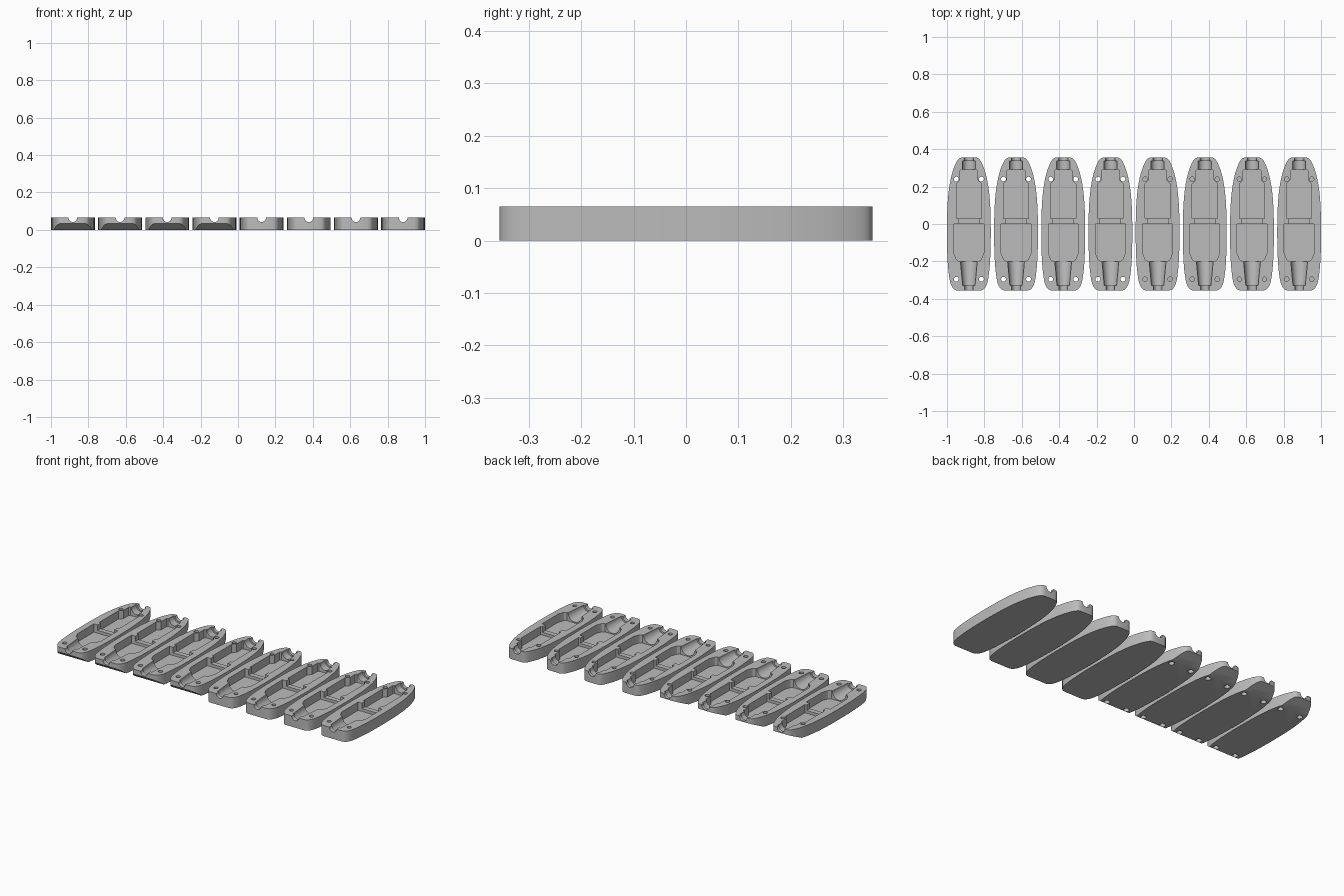
import bpy, bmesh, math
from mathutils import Matrix, Vector

if "Cube" in bpy.data.objects:
    bpy.data.objects.remove(bpy.data.objects["Cube"])

H = 0.065                        # shell height
PITCH = (2 - 0.234) / 7          # spacing of the eight shells

grey = bpy.data.materials.new("plain grey")
grey.diffuse_color = (0.5, 0.5, 0.5, 1)
grey.use_nodes = True
grey.node_tree.nodes["Principled BSDF"].inputs["Base Color"].default_value = grey.diffuse_color


def new_object(name, bm):
    bmesh.ops.recalc_face_normals(bm, faces=bm.faces[:])
    mesh = bpy.data.meshes.new(name)
    bm.to_mesh(mesh)
    bm.free()
    mesh.materials.append(grey)
    ob = bpy.data.objects.new(name, mesh)
    bpy.context.collection.objects.link(ob)
    return ob


def prism(name, half, z0, z1):
    """Mirrored right-hand profile extruded upward."""
    pts = list(half) + [(-x, y) for x, y in reversed(half)]
    bm = bmesh.new()
    face = bm.faces.new([bm.verts.new((x, y, z0)) for x, y in pts])
    ext = bmesh.ops.extrude_face_region(bm, geom=[face])
    up = [v for v in ext["geom"] if isinstance(v, bmesh.types.BMVert)]
    bmesh.ops.translate(bm, verts=up, vec=(0, 0, z1 - z0))
    return new_object(name, bm)


def rod(name, start, end, r0, r1, sides=32):
    """Tapered round cutter between two points."""
    a, b = Vector(start), Vector(end)
    rot = (b - a).to_track_quat("Z", "Y").to_matrix().to_4x4()
    bm = bmesh.new()
    bmesh.ops.create_cone(bm, cap_ends=True, segments=sides, radius1=r0, radius2=r1,
                          depth=(b - a).length,
                          matrix=Matrix.Translation((a + b) / 2) @ rot)
    return new_object(name, bm)


def wedge(name, profile):
    """Side profile (y, z) extruded across x to slope an end underside."""
    bm = bmesh.new()
    face = bm.faces.new([bm.verts.new((-0.2, y, z)) for y, z in profile])
    ext = bmesh.ops.extrude_face_region(bm, geom=[face])
    side = [v for v in ext["geom"] if isinstance(v, bmesh.types.BMVert)]
    bmesh.ops.translate(bm, verts=side, vec=(0.4, 0, 0))
    return new_object(name, bm)


def smooth_profile(pts, steps=4):
    """Catmull-Rom curve through the points."""
    v = [Vector(p) for p in pts]
    v = [v[0]] + v + [v[-1]]
    out = []
    for a, b, c, d in zip(v, v[1:], v[2:], v[3:]):
        for i in range(steps):
            t = i / steps
            p = 0.5 * (2 * b + (c - a) * t + (2 * a - 5 * b + 4 * c - d) * t * t
                       + (3 * b - a - 3 * c + d) * t ** 3)
            out.append((p.x, p.y))
    return out + [tuple(v[-1])]


def carve(ob, cutters):
    for c in cutters:
        m = ob.modifiers.new("cut", "BOOLEAN")
        m.operation, m.solver, m.object = "DIFFERENCE", "EXACT", c
    dg = bpy.context.evaluated_depsgraph_get()
    mesh = bpy.data.meshes.new_from_object(ob.evaluated_get(dg))
    ob.modifiers.clear()
    ob.data = mesh
    for c in cutters:
        bpy.data.objects.remove(c)


OUTLINE = smooth_profile([
    (0.062, -0.356), (0.08, -0.348), (0.095, -0.325), (0.104, -0.29), (0.112, -0.22),
    (0.1165, -0.12), (0.117, 0.0), (0.114, 0.1), (0.107, 0.18), (0.096, 0.245),
    (0.082, 0.295), (0.066, 0.332), (0.052, 0.35), (0.036, 0.356)])
REAR_BAY = [(0.067, 0.03), (0.067, 0.215), (0.047, 0.235), (0.047, 0.285), (0.04, 0.292)]
FRONT_BAY = [(0.052, -0.2), (0.066, -0.19), (0.08, -0.155), (0.08, 0.0)]
HOLES = [(sx * 0.067, y) for sx in (-1, 1) for y in (-0.295, 0.24)]


def make_shell(name, sloped):
    shell = prism(name, OUTLINE, 0, H)
    top = H + 0.02
    cutters = [
        prism("rear_bay", REAR_BAY, 0.015, top),
        prism("front_bay", FRONT_BAY, 0.015, top),
        prism("divider_notch", [(0.055, -0.01), (0.055, 0.04)], 0.032, top),
        # round channels along the centre line
        rod("front_cone", (0, -0.33, H), (0, -0.19, H), 0.033, 0.046),
        rod("front_mouth", (0, -0.4, H), (0, -0.32, H), 0.023, 0.023),
        rod("rear_neck", (0, 0.28, H), (0, 0.337, H), 0.035, 0.035),
        rod("rear_mouth", (0, 0.33, H), (0, 0.4, H), 0.025, 0.025),
    ]
    for x, y in HOLES:
        if sloped:   # through holes with countersinks underneath
            cutters.append(rod("screw_hole", (x, y, -0.02), (x, y, top), 0.013, 0.013, 24))
            cutters.append(rod("countersink", (x, y, -0.005), (x, y, 0.012), 0.019, 0.011, 24))
        else:        # blind holes
            cutters.append(rod("blind_hole", (x, y, 0.02), (x, y, top), 0.012, 0.012, 24))
    if sloped:       # sloped undersides at both ends
        for s, y in ((-1, 0.31), (1, 0.28)):
            slope = 0.035 / (0.356 - y)
            yo = 0.45
            cutters.append(wedge("end_slope", [
                (s * (y - 0.01), -0.01 * slope), (s * yo, (yo - y) * slope),
                (s * yo, -0.01 * slope)]))
    carve(shell, cutters)
    bpy.ops.object.select_all(action="DESELECT")
    shell.select_set(True)
    bpy.context.view_layer.objects.active = shell
    bpy.ops.object.shade_smooth_by_angle(angle=math.radians(30))
    return shell


# four sloped, drilled halves on the left; four flat halves on the right
for start, name, sloped in ((0, "drilled_half", True), (4, "flat_half", False)):
    first = make_shell(name, sloped)
    for i in range(4):
        ob = first if i == 0 else first.copy()
        if i:
            bpy.context.collection.objects.link(ob)
        ob.name = f"{name}_{i + 1}"
        ob.location.x = (start + i - 3.5) * PITCH
